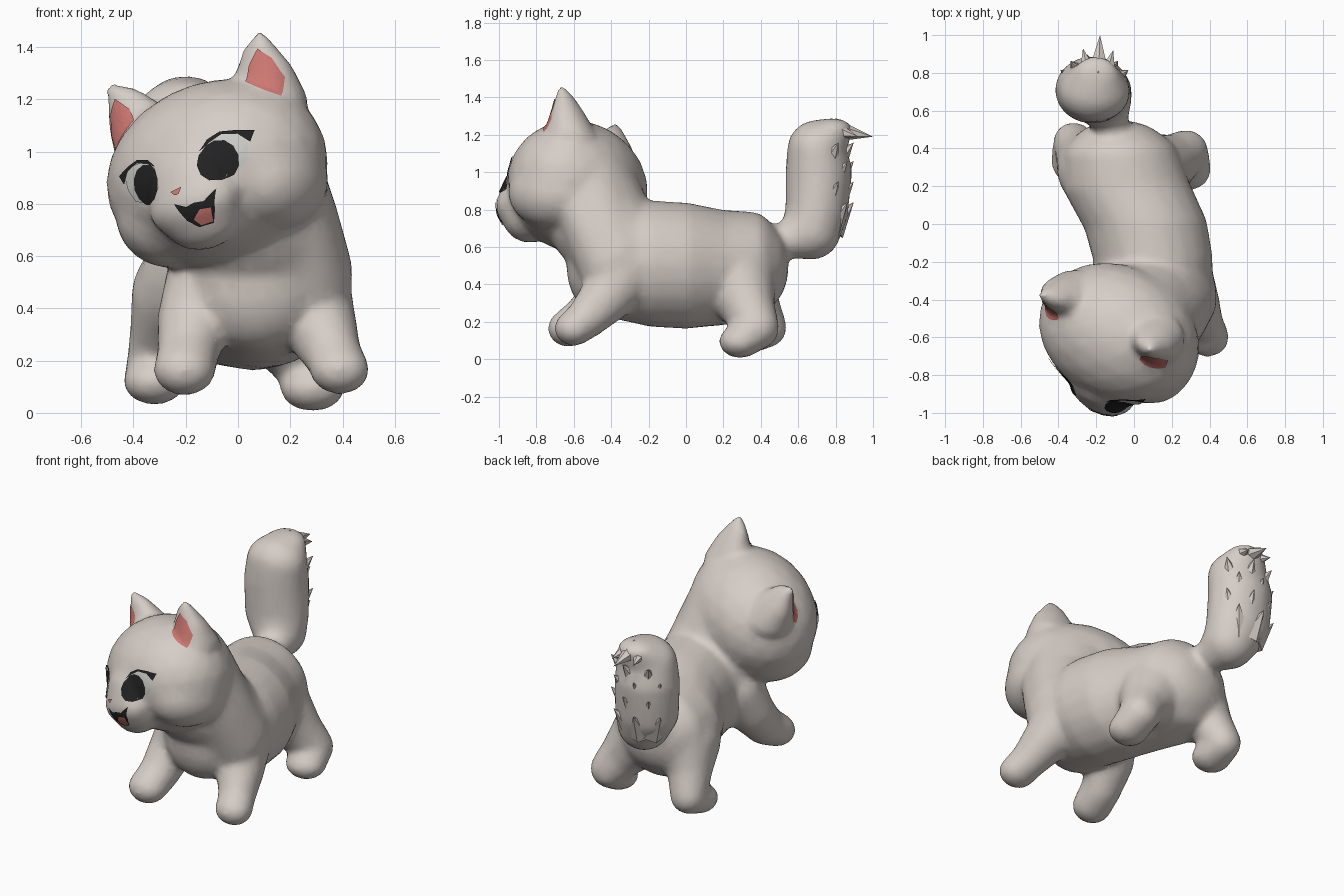
import bpy, bmesh, math
from mathutils import Vector, Matrix
from mathutils.bvhtree import BVHTree

if "Cube" in bpy.data.objects:
    bpy.data.objects.remove(bpy.data.objects["Cube"])


def material(name, rgb):
    m = bpy.data.materials.new(name)
    m.diffuse_color = (*rgb, 1)
    m.use_nodes = True
    m.node_tree.nodes["Principled BSDF"].inputs["Base Color"].default_value = m.diffuse_color
    return m


FUR = material("grey fur", (0.67, 0.61, 0.57))
PINK = material("pink skin", (0.62, 0.19, 0.17))
BLACK = material("black", (0.016, 0.016, 0.017))
WHITE = material("eye white", (0.60, 0.60, 0.57))

# Head frame: turned and tilted; local -y is where the face looks
right = Vector((0.85, -0.43, 0.30)).normalized()
back = Vector((0.45, 0.89, 0)).normalized()
up = right.cross(back).normalized()
HEAD = Matrix.Translation((-0.08, -0.58, 0.92)) @ Matrix((right, back, up)).transposed().to_4x4()


def make_object(name, bm, mat):
    me = bpy.data.meshes.new(name)
    bm.to_mesh(me)
    bm.free()
    me.materials.append(mat)
    ob = bpy.data.objects.new(name, me)
    bpy.context.collection.objects.link(ob)
    return ob


def chain(bm, pts, frame=Matrix(), steps=6):
    """Row of ellipsoids blended along (x, y, z, rx, ry, rz) points; one radius means a ball."""
    pts = [Vector(p if len(p) == 6 else (*p, p[3], p[3])) for p in pts]
    rows = [a.lerp(b, i / steps) for a, b in zip(pts, pts[1:]) for i in range(steps)] + [pts[-1]]
    for p in rows:
        m = frame @ Matrix.Translation(p[:3]) @ Matrix.Diagonal((*p[3:], 1))
        bmesh.ops.create_icosphere(bm, subdivisions=3, radius=1, matrix=m)


def tuft(bm, base, tip, radius):
    base, tip = Vector(base), Vector(tip)
    d = tip - base
    m = Matrix.Translation((base + tip) / 2) @ d.to_track_quat('Z', 'Y').to_matrix().to_4x4()
    bmesh.ops.create_cone(bm, cap_ends=True, segments=6, radius1=radius, radius2=0, depth=d.length, matrix=m)


bm = bmesh.new()
# Torso, bending sideways
chain(bm, [(0.07, -0.47, 0.50, 0.25, 0.17, 0.26), (0.10, -0.36, 0.53, 0.31, 0.17, 0.32),
           (0.10, -0.18, 0.51, 0.32, 0.15, 0.34), (0.06, 0.0, 0.50, 0.33, 0.15, 0.34),
           (-0.04, 0.2, 0.49, 0.34, 0.15, 0.31), (-0.07, 0.35, 0.50, 0.31, 0.17, 0.29),
           (-0.08, 0.41, 0.50, 0.25, 0.14, 0.23)])
# Neck, fuller on the outside of the turn
chain(bm, [(-0.02, -0.52, 0.95, 0.33, 0.25, 0.27), (0.05, -0.46, 0.74, 0.31, 0.28, 0.28),
           (0.10, -0.33, 0.56, 0.32, 0.26, 0.28)])
chain(bm, [(0.05, -0.53, 0.93, 0.27, 0.23, 0.25), (0.12, -0.46, 0.72, 0.27, 0.24, 0.25),
           (0.17, -0.37, 0.54, 0.27, 0.22, 0.25)])
chain(bm, [(0.19, -0.60, 0.88, 0.14), (0.23, -0.50, 0.70, 0.16), (0.25, -0.40, 0.52, 0.19)])
# Legs
chain(bm, [(0.22, -0.32, 0.50, 0.21), (0.31, -0.42, 0.34, 0.145), (0.365, -0.53, 0.22, 0.11),
           (0.39, -0.60, 0.165, 0.115, 0.105, 0.095)])
chain(bm, [(-0.10, -0.36, 0.50, 0.18), (-0.17, -0.42, 0.36, 0.14), (-0.19, -0.53, 0.23, 0.12),
           (-0.205, -0.63, 0.165, 0.12, 0.11, 0.10)])
chain(bm, [(0.08, 0.27, 0.43, 0.21), (0.20, 0.33, 0.28, 0.145), (0.275, 0.38, 0.17, 0.12),
           (0.285, 0.29, 0.095, 0.125, 0.115, 0.09)])
chain(bm, [(-0.20, 0.29, 0.45, 0.21), (-0.28, 0.36, 0.31, 0.135), (-0.32, 0.43, 0.17, 0.11),
           (-0.32, 0.33, 0.12, 0.12, 0.12, 0.09)])
# Tail
chain(bm, [(-0.11, 0.42, 0.62, 0.09), (-0.13, 0.56, 0.64, 0.10), (-0.17, 0.67, 0.69, 0.16),
           (-0.21, 0.70, 0.80, 0.20, 0.17, 0.17), (-0.22, 0.71, 1.0, 0.20, 0.18, 0.17),
           (-0.21, 0.70, 1.12, 0.19, 0.16, 0.16), (-0.20, 0.78, 1.23, 0.12, 0.11, 0.06)])
# Head: skull, cheeks, muzzle, ears with upright fronts and sloping backs
chain(bm, [(0, 0, 0, 0.45, 0.36, 0.35)] * 2, HEAD, 1)
chain(bm, [(0.02, -0.31, -0.03, 0.16, 0.09, 0.12), (0.02, -0.31, -0.13, 0.19, 0.12, 0.12),
           (0.02, -0.26, -0.19, 0.16, 0.13, 0.12)], HEAD, 3)
for s in (-1, 1):
    chain(bm, [(s * 0.24, -0.02, -0.10, 0.19, 0.25, 0.20)] * 2, HEAD, 1)
    chain(bm, [(s * 0.26, 0.06, 0.18, 0.155, 0.15, 0.09), (s * 0.28, 0.04, 0.30, 0.125, 0.095, 0.06),
               (s * 0.30, 0.015, 0.385, 0.075, 0.055, 0.045), (s * 0.33, 0.0, 0.433, 0.03, 0.03, 0.03)], HEAD)

# Melt everything into one soft skin
body = make_object("cat_body", bm, FUR)
mod = body.modifiers.new("skin", 'REMESH')
mod.mode = 'VOXEL'
mod.voxel_size = 0.018
mod = body.modifiers.new("soften", 'SMOOTH')
mod.factor = 0.5
mod.iterations = 12
mod = body.modifiers.new("simplify", 'DECIMATE')
mod.ratio = 0.3
bpy.context.view_layer.update()
deps = bpy.context.evaluated_depsgraph_get()
skin = bpy.data.meshes.new_from_object(body.evaluated_get(deps))
body.modifiers.clear()
body.data = skin
skin.materials.clear()
skin.materials.append(FUR)
for p in skin.polygons:
    p.material_index = 0
    p.use_smooth = True
tree = BVHTree.FromPolygons([v.co for v in skin.vertices], [p.vertices[:] for p in skin.polygons])


def plate(name, outline, mat, lift, side=1, shift=0.0):
    """Thin patch drawn in the head's (right, up) plane and dropped onto the face."""
    pts = [Vector((side * x + shift, z)) for x, z in outline]
    edge = [a.lerp(b, i / 4) for a, b in zip(pts, pts[1:] + pts[:1]) for i in range(4)]
    mid = sum(edge, Vector((0, 0))) / len(edge)

    def drop(p):
        start = HEAD @ Vector((p.x, -1.2, p.y))
        hit, normal, _, _ = tree.ray_cast(start, back)
        if hit is None:
            hit, normal, _, _ = tree.find_nearest(HEAD @ Vector((p.x, -0.1, p.y)))
        return hit - back * lift
    bm = bmesh.new()
    rings = [[bm.verts.new(drop(mid.lerp(p, k / 6))) for p in edge] for k in range(1, 7)]
    centre = bm.verts.new(drop(mid))
    n = len(edge)
    for i in range(n):
        j = (i + 1) % n
        bm.faces.new((centre, rings[0][i], rings[0][j]))
        for a, b in zip(rings, rings[1:]):
            bm.faces.new((a[i], b[i], b[j], a[j]))
    bmesh.ops.recalc_face_normals(bm, faces=bm.faces)
    if sum((f.normal.dot(back) for f in bm.faces)) > 0:
        bmesh.ops.reverse_faces(bm, faces=bm.faces)
    return make_object(name, bm, mat)


def oval(cx, cz, rx, rz):
    return [(cx + rx * math.cos(a), cz + rz * math.sin(a)) for a in (i * math.tau / 12 for i in range(12))]


# Face details
OFF = 0.025
for s, tag in ((-1, "left"), (1, "right")):
    plate("eye_white_" + tag, [(0.09, -0.04), (0.10, 0.04), (0.15, 0.085), (0.22, 0.085), (0.265, 0.06),
                               (0.262, 0.0), (0.24, -0.05), (0.16, -0.085)], WHITE, 0.005, s, OFF)
    plate("pupil_" + tag, oval(0.157, -0.008, 0.07, 0.08), BLACK, 0.008, s, OFF)
    # thin upper lash in two strokes, with an outer flick
    plate("lash_inner_" + tag, [(0.095, 0.045), (0.13, 0.083), (0.18, 0.10), (0.185, 0.088), (0.135, 0.068)],
          BLACK, 0.009, s, OFF)
    plate("lash_outer_" + tag, [(0.18, 0.10), (0.24, 0.088), (0.295, 0.07), (0.275, 0.03), (0.255, 0.068),
                                (0.185, 0.088)], BLACK, 0.009, s, OFF)
    plate("inner_ear_" + tag, [(0.25, 0.285), (0.27, 0.34), (0.32, 0.395), (0.36, 0.345), (0.385, 0.26),
                               (0.37, 0.19)], PINK, 0.006, s, 0.006)
plate("nose", [(-0.025, -0.075), (0.025, -0.07), (0.01, -0.092), (0, -0.095), (-0.01, -0.092)],
      PINK, 0.007, 1, 0.015)
plate("mouth", [(-0.08, -0.125), (-0.04, -0.152), (0, -0.145), (0.04, -0.15), (0.09, -0.115), (0.06, -0.19),
                (0.03, -0.235), (-0.025, -0.235), (-0.055, -0.20)], BLACK, 0.006, 1, 0.075)
plate("tongue", [(-0.03, -0.205), (0.01, -0.175), (0.05, -0.18), (0.03, -0.23), (-0.015, -0.231)],
      PINK, 0.009, 1, 0.077)

# Broad pointed fur locks up the back of the tail, and the curled tip
bm = bmesh.new()
for row, z in enumerate((0.70, 0.81, 0.92, 1.02)):
    for i in range(3):
        a = math.radians(-55 + 45 * i + 20 * (row % 2))
        d = Vector((math.sin(a) * 1.1, math.cos(a), 0))
        c = Vector((-0.21, 0.70, z))
        tuft(bm, c + d * 0.08, c + d * 0.20 + Vector((0, 0, 0.14)), 0.08)
for x, y, r in ((-0.18, 1.0, 0.065), (-0.27, 0.93, 0.055), (-0.11, 0.92, 0.055)):
    tuft(bm, (x * 0.6 - 0.08, 0.79, 1.225), (x, y, 1.19), r)
make_object("tail_fur_tufts", bm, FUR)
